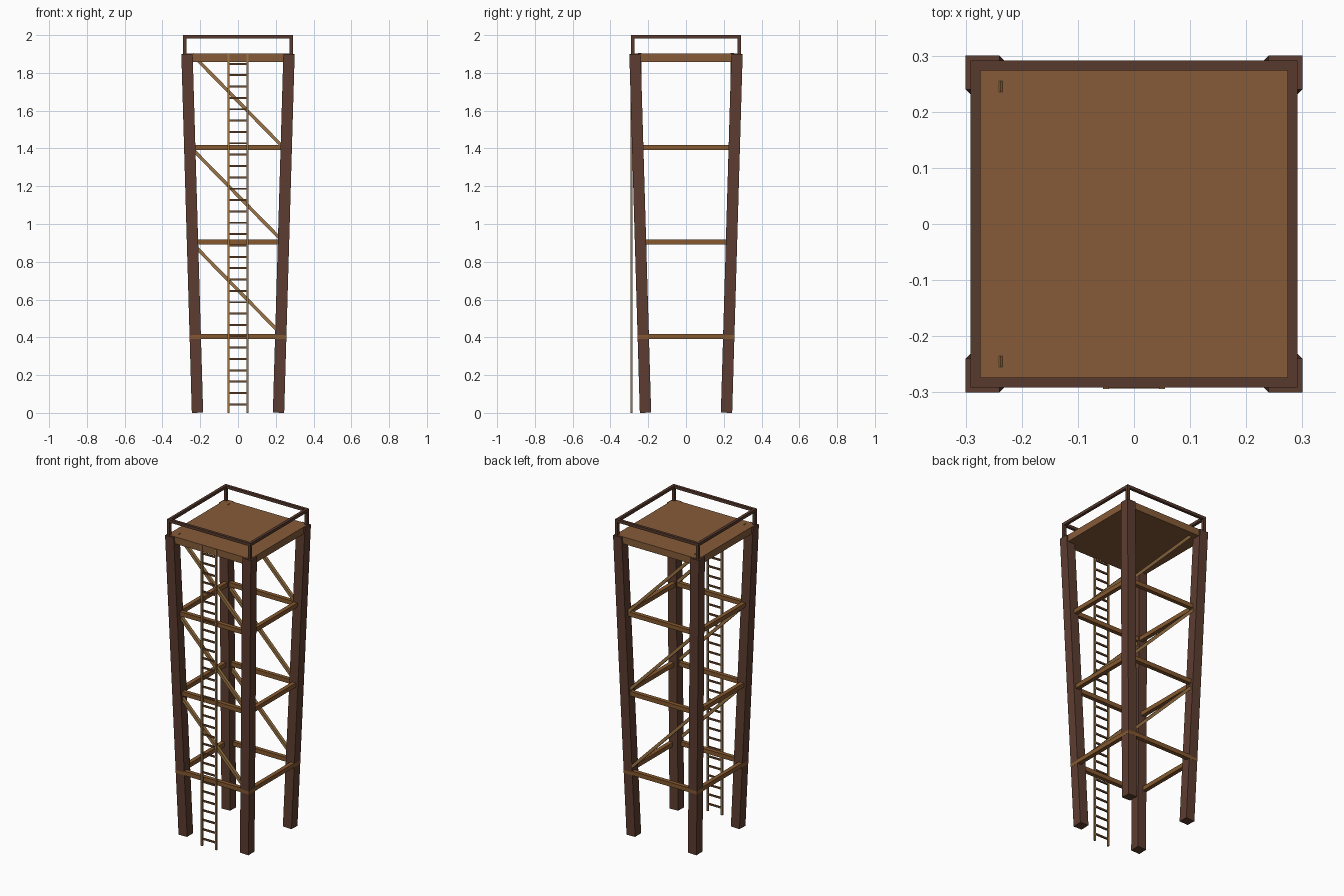
import bpy, bmesh
from mathutils import Vector, Matrix

if "Cube" in bpy.data.objects:
    bpy.data.objects.remove(bpy.data.objects["Cube"])


def mat(name, hexcol):
    m = bpy.data.materials.new(name)
    c = [int(hexcol[i:i + 2], 16) / 255 for i in (0, 2, 4)]
    lin = [v / 12.92 if v <= 0.04045 else ((v + 0.055) / 1.055) ** 2.4 for v in c]
    m.diffuse_color = (*lin, 1)
    m.use_nodes = True
    m.node_tree.nodes["Principled BSDF"].inputs["Base Color"].default_value = m.diffuse_color
    return m


DARK = mat("dark timber", "5D3D30")
RAIL = mat("rail timber", "573A2E")
DECK = mat("deck timber", "865B38")
BEAM = mat("beam timber", "85592F")
LIGHT = mat("light timber", "9C7546")
RUNG = mat("rung timber", "6B4A2E")


def finish(name, bm, material):
    me = bpy.data.meshes.new(name)
    bm.to_mesh(me)
    bm.free()
    me.materials.append(material)
    ob = bpy.data.objects.new(name, me)
    bpy.context.collection.objects.link(ob)


def box(name, centre, size, material):
    bm = bmesh.new()
    bmesh.ops.create_cube(bm, size=1, matrix=Matrix.Translation(centre) @ Matrix.Diagonal((*size, 1)))
    finish(name, bm, material)


def bar(name, a, b, w, d, material, hint=(0, 1, 0)):
    """Square-ended bar from a to b: d thick along hint, w across it."""
    a, b = Vector(a), Vector(b)
    z = (b - a).normalized()
    x = Vector(hint).cross(z).normalized()
    y = z.cross(x)
    m = Matrix((x, y, z)).transposed().to_4x4()
    m.translation = (a + b) / 2
    bm = bmesh.new()
    bmesh.ops.create_cube(bm, size=1, matrix=m @ Matrix.Diagonal((w, d, (b - a).length, 1)))
    finish(name, bm, material)


# splayed legs and rail posts
for sx in (-1, 1):
    for sy in (-1, 1):
        bar("leg", (sx * .2145, sy * .2145, .0016), (sx * .27, sy * .27, 1.9), .06, .06, DARK)
        box("rail_post", (sx * .2825, sy * .2825, 1.945), (.0175, .0175, .09), RAIL)

# deck
box("platform", (0, 0, 1.88), (.58, .58, .044), DECK)

# top rails, cross beams and diagonal braces
for s in (-1, 1):
    box("top_rail_x", (0, s * .2825, 1.991), (.5825, .0175, .018), RAIL)
    box("top_rail_y", (s * .2825, 0, 1.991), (.0175, .5475, .018), RAIL)
    for z in (.405, .905, 1.405):
        box("cross_beam_x", (0, s * .2435, z), (.513, .026, .027), BEAM)
        box("cross_beam_y", (s * .2435, 0, z), (.026, .513, .027), BEAM)
        bar("diagonal_brace", (-s * s * .244, s * .245, z + .494), (.244, s * .245, z - .004),
            .018, .02, LIGHT)

# ladder
for s in (-1, 1):
    box("ladder_stile", (s * .05, -.2885, .95), (.011, .011, 1.9), LIGHT)
for i in range(31):
    box("ladder_rung", (0, -.2885, .045 + i * .0601), (.09, .009, .01), RUNG)
